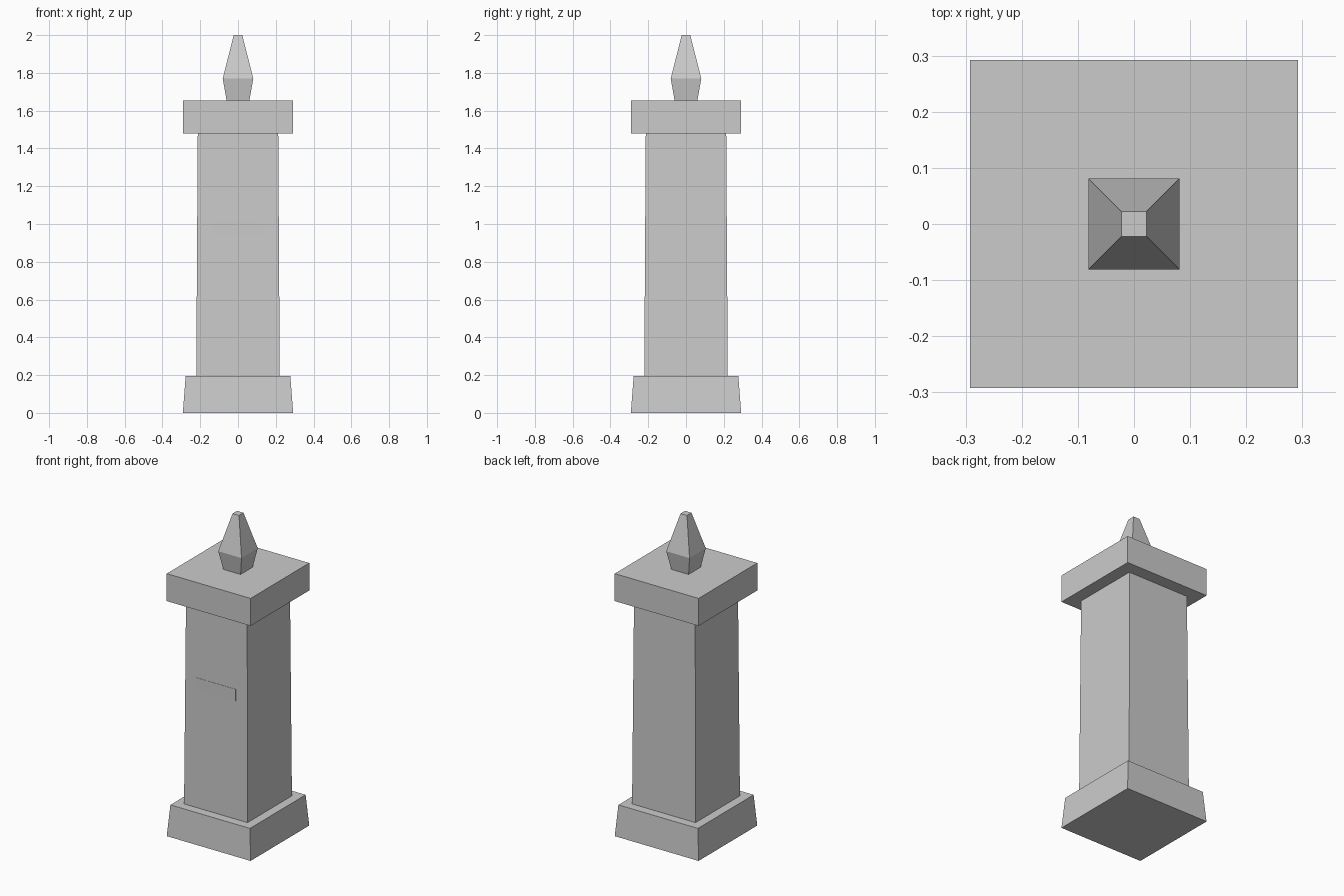
import bpy, bmesh

if "Cube" in bpy.data.objects:
    bpy.data.objects.remove(bpy.data.objects["Cube"])


def square_loft(name, profile):
    """Stack square rings of (half width, height) into a closed solid."""
    bm = bmesh.new()
    rings = [[bm.verts.new((sx * h, sy * h, z))
              for sx, sy in ((-1, -1), (1, -1), (1, 1), (-1, 1))]
             for h, z in profile]
    for low, high in zip(rings, rings[1:]):
        for i in range(4):
            j = (i + 1) % 4
            bm.faces.new((low[i], low[j], high[j], high[i]))
    bm.faces.new(rings[0][::-1])
    bm.faces.new(rings[-1])
    mesh = bpy.data.meshes.new(name)
    bm.to_mesh(mesh)
    bm.free()
    obj = bpy.data.objects.new(name, mesh)
    bpy.context.collection.objects.link(obj)
    return obj


# Pillar: sloped plinth, slightly tapered shaft, square cap
square_loft("plinth", [(0.292, 0), (0.277, 0.195)])
square_loft("shaft", [(0.221, 0.195), (0.213, 1.48)])
square_loft("cap", [(0.292, 1.48), (0.292, 1.653)])

# Pointed finial with a truncated tip
square_loft("finial", [(0.06, 1.653), (0.081, 1.77), (0.0225, 2.0)])

# Thin plate almost flush with the front of the shaft
bpy.ops.mesh.primitive_cube_add(size=1, location=(0, -0.212, 0.973))
plate = bpy.context.object
plate.name = "front_plate"
plate.scale = (0.272, 0.011, 0.075)
